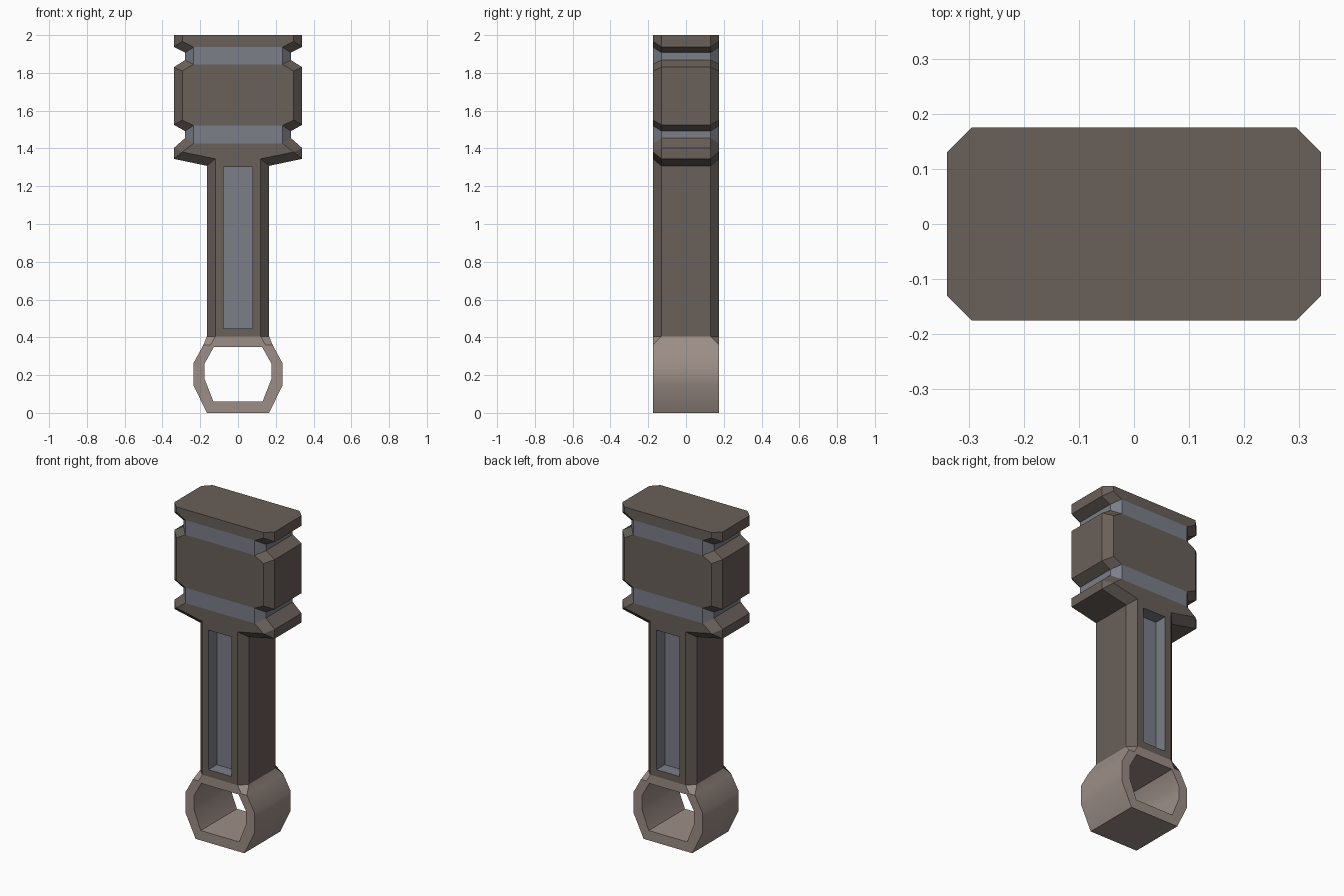
import bpy, bmesh

if "Cube" in bpy.data.objects:
    bpy.data.objects.remove(bpy.data.objects["Cube"])

D, C = 0.175, 0.13          # half depth at front face, and where the side chamfer starts


def material(name, rgb):
    m = bpy.data.materials.new(name)
    m.diffuse_color = (*rgb, 1)
    m.use_nodes = True
    m.node_tree.nodes["Principled BSDF"].inputs["Base Color"].default_value = m.diffuse_color
    return m


dark = material("dark_brown", (0.14, 0.115, 0.10))
blue = material("blue_grey", (0.20, 0.21, 0.25))
light = material("light_brown", (0.33, 0.27, 0.24))


def finish(bm, name, mats):
    bmesh.ops.remove_doubles(bm, verts=bm.verts, dist=0.0005)
    bmesh.ops.recalc_face_normals(bm, faces=bm.faces)
    me = bpy.data.meshes.new(name)
    bm.to_mesh(me)
    bm.free()
    for m in mats:
        me.materials.append(m)
    ob = bpy.data.objects.new(name, me)
    bpy.context.collection.objects.link(ob)
    return ob


# Head and stem: loft of chamfered rectangles (outer x, outer z, face x, face z)
rows = [
    (0.34, 2.0, 0.295, 2.0), (0.34, 1.938, 0.295, 1.967),
    (0.28, 1.907, 0.235, 1.936), (0.28, 1.868, 0.235, 1.845),
    (0.34, 1.83, 0.295, 1.81), (0.34, 1.525, 0.295, 1.55),
    (0.28, 1.492, 0.235, 1.521), (0.28, 1.455, 0.235, 1.427),
    (0.34, 1.402, 0.295, 1.381), (0.34, 1.345, 0.295, 1.381),
    (0.165, 1.308, 0.12, 1.345), (0.165, 0.405, 0.12, 0.405),
]
bm = bmesh.new()
loops = []
for ox, oz, ix, iz in rows:
    half = [(ix, -D, iz), (ox, -C, oz), (ox, C, oz), (ix, D, iz)]
    pts = half + [(-x, y, z) for x, y, z in reversed(half)]
    loops.append([bm.verts.new(p) for p in pts])
bm.faces.new(loops[0])
stem_faces = []
for r, (a, b) in enumerate(zip(loops, loops[1:])):
    for i in range(8):
        j = (i + 1) % 8
        f = bm.faces.new((a[i], a[j], b[j], b[i]))
        f.material_index = 1 if r in (2, 6) else 0
        if r == len(rows) - 2 and i in (3, 7):
            stem_faces.append(f)
bmesh.ops.remove_doubles(bm, verts=bm.verts, dist=0.0005)
bmesh.ops.recalc_face_normals(bm, faces=bm.faces)

# Recessed slot on the front and back of the stem
bmesh.ops.inset_individual(bm, faces=stem_faces, thickness=0.06)
for f in stem_faces:
    f.material_index = 1
bmesh.ops.inset_individual(bm, faces=stem_faces, thickness=0.0, depth=-0.08)
for f in stem_faces:
    f.material_index = 1
    for e in f.edges:
        for g in e.link_faces:
            g.material_index = 1
finish(bm, "head_and_stem", [dark, blue])

# Pommel ring: one quarter described, mirrored to all four
outer = [(0.165, 0), (0.235, 0.145), (0.235, 0.265), (0.183, 0.36),
         (0.145, 0.36), (0.12, 0.405)]
hole = [(0.13, 0.06), (0.177, 0.18), (0.177, 0.26), (0.127, 0.35)]
bm = bmesh.new()


def face(*pts):
    bm.faces.new([bm.verts.new(p) for p in pts])


for sy in (-1, 1):
    y = sy * D
    for s in (-1, 1):
        o = [(s * x, y, z) for x, z in outer]
        h = [(s * x, y, z) for x, z in hole]
        for i in range(3):
            face(o[i], o[i + 1], h[i + 1], h[i])
        face(o[3], o[4], h[3])
        face(o[4], o[5], h[3])
        face(o[3], (s * 0.165, sy * C, 0.405), o[5], o[4])
    for a, b in ((outer[0], hole[0]), (hole[3], outer[5])):
        face((-a[0], y, a[1]), (a[0], y, a[1]), (b[0], y, b[1]), (-b[0], y, b[1]))

# Ring walls, outside and inside
for s in (-1, 1):
    for prof in (outer[:4], hole):
        for (x0, z0), (x1, z1) in zip(prof, prof[1:]):
            face((s * x0, -D, z0), (s * x0, D, z0), (s * x1, D, z1), (s * x1, -D, z1))
    x, z = outer[3]
    face((s * x, -D, z), (s * x, D, z), (s * 0.165, C, 0.405), (s * 0.165, -C, 0.405))
for x, z in (outer[0], hole[0], hole[3]):
    face((-x, -D, z), (x, -D, z), (x, D, z), (-x, D, z))
ring = finish(bm, "pommel_ring", [light])

# Soft shading round the ring, sharp rims
bpy.ops.object.select_all(action='DESELECT')
ring.select_set(True)
bpy.context.view_layer.objects.active = ring
bpy.ops.object.shade_smooth_by_angle(angle=0.55)
